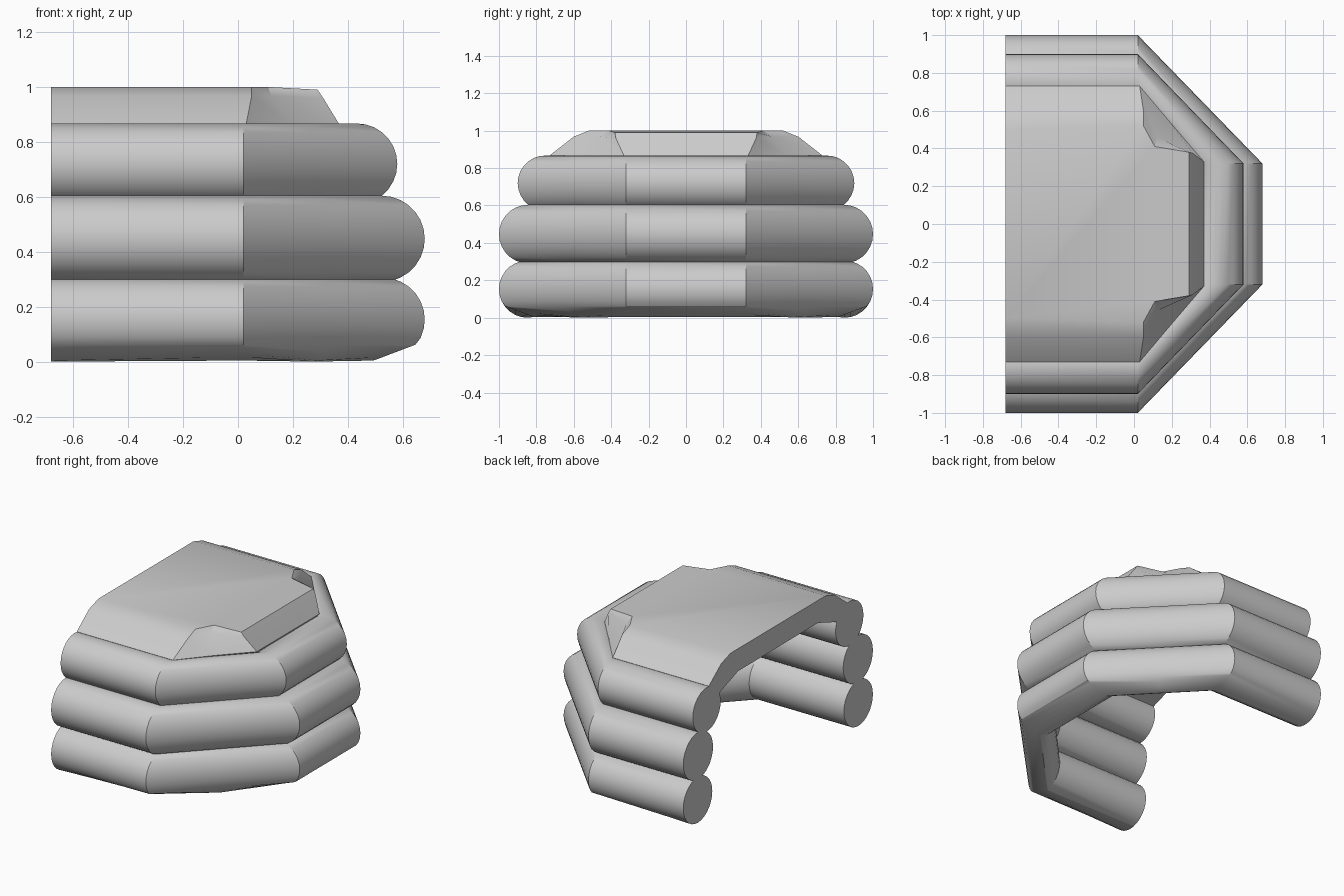
import bpy, bmesh, math

if "Cube" in bpy.data.objects:
    bpy.data.objects.remove(bpy.data.objects["Cube"])


def loft(name, rings, angle, open_back=False):
    """Skin closed rings and cap both ends; open_back makes one flat end face instead."""
    bm = bmesh.new()
    loops = [[bm.verts.new(p) for p in ring] for ring in rings]
    n = len(loops[0])
    for a, b in zip(loops, loops[1:]):
        for i in range(n - 1 if open_back else n):
            j = (i + 1) % n
            bm.faces.new((a[i], a[j], b[j], b[i]))
    bm.faces.new(loops[0])
    bm.faces.new(loops[-1])
    if open_back:
        bm.faces.new([r[0] for r in loops] + [r[-1] for r in reversed(loops)])
    bmesh.ops.recalc_face_normals(bm, faces=bm.faces)
    mesh = bpy.data.meshes.new(name)
    bm.to_mesh(mesh)
    bm.free()
    obj = bpy.data.objects.new(name, mesh)
    bpy.context.collection.objects.link(obj)
    bpy.ops.object.select_all(action='DESELECT')
    obj.select_set(True)
    bpy.context.view_layer.objects.active = obj
    bpy.ops.object.shade_smooth_by_angle(angle=math.radians(angle))
    return obj


BACK, BEND, NOSE = -0.68, 0.02, 0.32


def wall_tube(name, side, front, z, r, grounded=False, sides=28):
    """U-shaped tube; side and front are its outermost y and x."""
    circle = [(r * math.cos(2 * math.pi * i / sides),
               z + r * math.sin(2 * math.pi * i / sides)) for i in range(sides)]
    # Bends of the grounded tube are slightly chamfered on the outer underside
    bend = [(u, max(v, 0.005 + 0.38 * (u + 0.03)) if v < z else v)
            for u, v in circle] if grounded else circle
    yc, xc = side - r, front - r

    def across(x, s, prof):      # section in the y-z plane
        return [(x, s * (yc + u), v) for u, v in prof]

    def along(y):                # section in the x-z plane
        return [(xc + u, y, v) for u, v in bend]

    def middle(s):               # halfway along the diagonal
        return [((BEND + xc + u) / 2, s * (yc + u + NOSE) / 2, v)
                for u, v in circle]

    loft(name, [across(BACK, 1, circle), across(BEND, 1, bend), middle(1),
                along(NOSE), along(-NOSE), middle(-1),
                across(BEND, -1, bend), across(BACK, -1, circle)], 25)


# Stacked wall tubes
wall_tube("lower_wall_tube", 1.0, 0.68, 0.153, 0.153, grounded=True)
wall_tube("middle_wall_tube", 1.0, 0.68, 0.447, 0.157)
wall_tube("upper_wall_tube", 0.90, 0.58, 0.72, 0.147)


# Roof slab: underside, rim, then outer stepped outline, mirrored across y = 0
def level(pts, z, nose_z):
    zs = [z] * (len(pts) - 1) + [nose_z]
    half = [(x, y, h) for (x, y), h in zip(pts, zs)]
    return half + [(x, -y, h) for x, y, h in reversed(half)]


loft("roof", [
    level([(BACK, 0.42), (0.03, 0.42), (0.13, 0.35), (0.22, 0.28)], 0.85, 0.85),
    level([(BACK, 0.62), (0.02, 0.62), (0.16, 0.47), (0.32, 0.31)], 0.78, 0.78),
    level([(BACK, 0.73), (0.03, 0.73), (0.19, 0.54), (0.37, 0.33)], 0.867, 0.862),
    level([(BACK, 0.60), (0.05, 0.60), (0.12, 0.46), (0.31, 0.375)], 0.968, 0.96),
    level([(BACK, 0.50), (0.05, 0.52), (0.11, 0.41), (0.29, 0.38)], 1.0, 0.99),
], 25, open_back=True)
